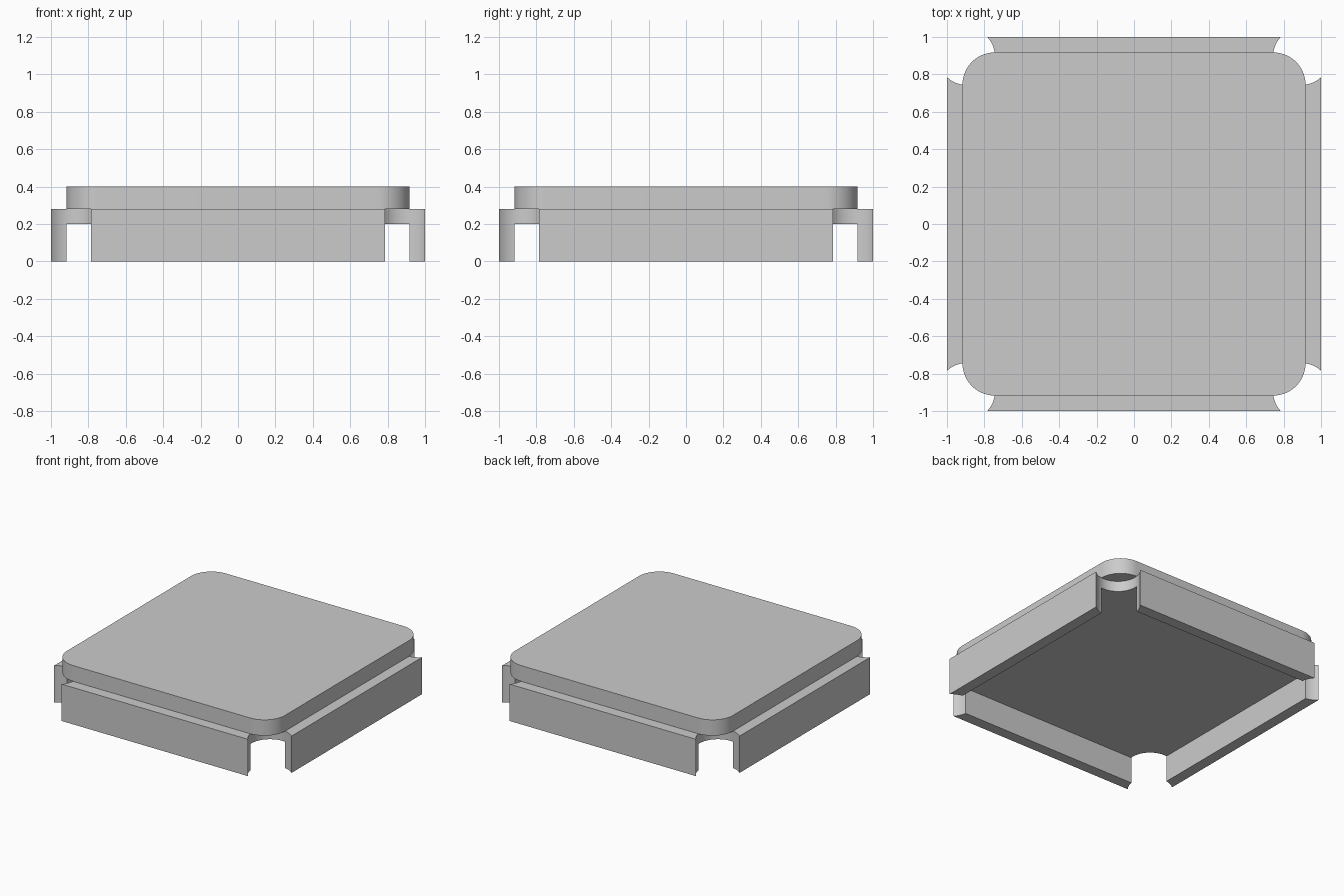
import bpy, bmesh, math
from mathutils import Matrix, Vector

default = bpy.data.objects.get("Cube")
if default:
    bpy.data.objects.remove(default, do_unlink=True)

INNER = 0.917       # half width of cavity and raised lid
CEILING = 0.20      # underside of the deck
DECK = 0.28         # top of the deck
TOP = 0.40          # top of the lid
NOTCH_AT, NOTCH_R = 0.896, 0.152

grey = bpy.data.materials.new("plain grey")
grey.use_nodes = True
colour = (0.6, 0.6, 0.6, 1)
grey.diffuse_color = colour
grey.node_tree.nodes["Principled BSDF"].inputs["Base Color"].default_value = colour


def add_object(name, bm):
    mesh = bpy.data.meshes.new(name)
    bm.to_mesh(mesh)
    bm.free()
    mesh.materials.append(grey)
    obj = bpy.data.objects.new(name, mesh)
    bpy.context.collection.objects.link(obj)
    return obj


def box(half, z0, z1):
    bm = bmesh.new()
    size = Matrix.Diagonal((2 * half, 2 * half, z1 - z0, 1))
    bmesh.ops.create_cube(bm, size=1, matrix=Matrix.Translation((0, 0, (z0 + z1) / 2)) @ size)
    return bm


def activate(obj):
    bpy.ops.object.select_all(action='DESELECT')
    obj.select_set(True)
    bpy.context.view_layer.objects.active = obj


# Base: square tray, hollow from below, with round notches at the corners
base = add_object("base_tray", box(1, 0, DECK))
cavity = add_object("cavity_cutter", box(INNER, -0.2, CEILING))
bm = bmesh.new()
for sx in (-1, 1):
    for sy in (-1, 1):
        place = Matrix.Translation((sx * NOTCH_AT, sy * NOTCH_AT, 0.1))
        bmesh.ops.create_cone(bm, cap_ends=True, segments=96, radius1=NOTCH_R,
                              radius2=NOTCH_R, depth=1, matrix=place)
notches = add_object("corner_notch_cutter", bm)

activate(base)
for cutter in (cavity, notches):
    cutter.hide_render = True
    mod = base.modifiers.new(cutter.name, 'BOOLEAN')
    mod.operation = 'DIFFERENCE'
    mod.solver = 'EXACT'
    mod.object = cutter
    bpy.ops.object.modifier_apply(modifier=mod.name)
    bpy.data.objects.remove(cutter, do_unlink=True)

# Lid: raised plate with rounded vertical corners
bm = box(INNER, DECK, TOP)
upright = [e for e in bm.edges if abs(e.verts[0].co.z - e.verts[1].co.z) > 0.01]
bmesh.ops.bevel(bm, geom=upright, offset=0.172, offset_type='OFFSET',
                segments=20, profile=0.5, affect='EDGES')
lid = add_object("raised_lid", bm)

# Smooth the curved walls, keep the edges sharp
for obj in (base, lid):
    activate(obj)
    bpy.ops.object.shade_smooth_by_angle(angle=math.radians(30))
